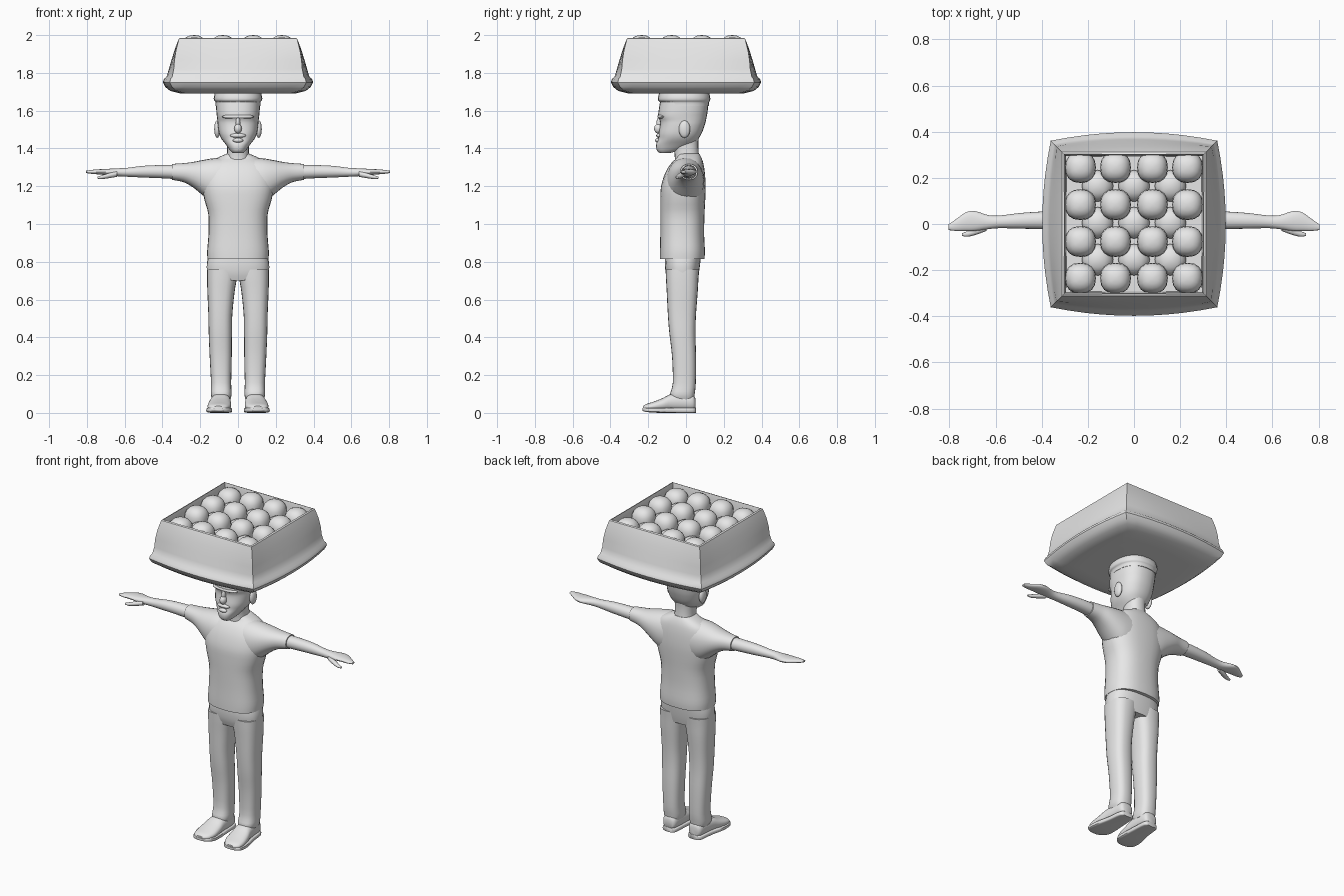
import bpy, bmesh, math

grey = bpy.data.materials.new("plain grey")
grey.diffuse_color = (0.8, 0.8, 0.8, 1)


def finish(name, bm, angle=40):
    bmesh.ops.recalc_face_normals(bm, faces=bm.faces[:])
    me = bpy.data.meshes.new(name)
    bm.to_mesh(me)
    bm.free()
    me.materials.append(grey)
    ob = bpy.data.objects.new(name, me)
    bpy.context.collection.objects.link(ob)
    bpy.ops.object.select_all(action='DESELECT')
    ob.select_set(True)
    bpy.context.view_layer.objects.active = ob
    bpy.ops.object.shade_smooth_by_angle(angle=math.radians(angle))
    return ob


def skin(name, rings, angle=40):
    """Bridge equal-length point rings and cap both ends."""
    bm = bmesh.new()
    vs = [[bm.verts.new(p) for p in r] for r in rings]
    n = len(vs[0])
    for a, b in zip(vs, vs[1:]):
        for i in range(n):
            j = (i + 1) % n
            bm.faces.new((a[i], a[j], b[j], b[i]))
    bm.faces.new(vs[0])
    bm.faces.new(vs[-1])
    return finish(name, bm, angle)


def smooth(st, sub=3):
    """Catmull-Rom interpolation of section stations."""
    out = []
    for i in range(len(st) - 1):
        p = [st[max(i - 1, 0)], st[i], st[i + 1], st[min(i + 2, len(st) - 1)]]
        for k in range(sub):
            t = k / sub
            out.append([0.5 * (2 * b + (c - a) * t + (2 * a - 5 * b + 4 * c - d) * t * t
                               + (3 * b - a - 3 * c + d) * t ** 3) for a, b, c, d in zip(*p)])
    return out + [list(st[-1])]


def loft(name, axis, stations, power=2.3, segs=24, side=1):
    """Stations: position on axis, then low/high limits in the other two axes."""
    rings = []
    for a, u0, u1, v0, v1 in smooth(stations):
        ring = []
        for i in range(segs):
            t = 2 * math.pi * i / segs
            c, s = math.cos(t), math.sin(t)
            u = (u0 + u1) / 2 + (u1 - u0) / 2 * math.copysign(abs(c) ** (2 / power), c)
            v = (v0 + v1) / 2 + (v1 - v0) / 2 * math.copysign(abs(s) ** (2 / power), s)
            x, y, z = {'x': (a, u, v), 'y': (u, a, v), 'z': (u, v, a)}[axis]
            ring.append((x * side, y, z))
        rings.append(ring)
    return skin(name, rings)


def ball(name, centre, radii, square=1.0, segs=16):
    bm = bmesh.new()
    bmesh.ops.create_uvsphere(bm, u_segments=segs, v_segments=segs * 5 // 8, radius=1)
    for v in bm.verts:
        v.co = [c + r * math.copysign(abs(k) ** square, k) for c, r, k in zip(centre, radii, v.co)]
    return finish(name, bm, 60)


# Shirt body
loft("shirt_body", 'z', [
    (0.815, -.162, .162, -.138, .098), (0.86, -.163, .163, -.138, .1), (0.95, -.156, .156, -.136, .096),
    (1.05, -.157, .157, -.136, .098), (1.13, -.178, .178, -.136, .102), (1.20, -.19, .19, -.132, .104),
    (1.27, -.185, .185, -.11, .1), (1.32, -.16, .16, -.08, .092), (1.35, -.11, .11, -.05, .082),
    (1.372, -.06, .06, -.045, .07)], 2.5, 32)

# Neck and head
loft("neck", 'z', [(1.30, -.07, .07, -.06, .08), (1.37, -.058, .058, -.06, .068),
                   (1.43, -.058, .058, -.07, .065), (1.48, -.06, .06, -.07, .07)])
loft("head", 'z', [
    (1.375, -.025, .025, -.138, -.09), (1.39, -.042, .042, -.154, -.03), (1.42, -.064, .064, -.158, .04),
    (1.45, -.087, .087, -.147, .065), (1.48, -.1, .1, -.145, .083), (1.52, -.107, .107, -.138, .098),
    (1.545, -.109, .109, -.138, .105), (1.57, -.112, .112, -.147, .11), (1.60, -.115, .115, -.145, .115),
    (1.66, -.117, .117, -.135, .12)], 2.4, 28)
ball("nose", (0, -.145, 1.505), (.02, .024, .026))
ball("nose_bridge", (0, -.138, 1.535), (.012, .018, .035))
ball("moustache", (0, -.142, 1.468), (.042, .016, .012))
ball("lips", (0, -.15, 1.443), (.028, .014, .012))
ball("brow", (0, -.125, 1.568), (.085, .027, .014))

# Flat cap under the tray
loft("cap", 'z', [(1.625, -.118, .118, -.136, .121), (1.645, -.119, .119, -.138, .123),
                  (1.655, -.127, .127, -.148, .128), (1.672, -.128, .128, -.148, .128),
                  (1.70, -.12, .12, -.14, .122)])

# Trouser hips
loft("trouser_hips", 'z', [(0.70, -.158, .158, -.095, .06), (0.74, -.164, .164, -.107, .068),
                           (0.79, -.165, .165, -.112, .075), (0.84, -.155, .155, -.11, .08)], 2.6, 28)

for side, word in ((1, "left"), (-1, "right")):
    ball(word + "_ear", (side * .11, -.008, 1.502), (.016, .03, .046))
    # Sleeve, forearm and hand
    loft(word + "_sleeve", 'x', [
        (.06, -.10, .095, 1.10, 1.352), (.13, -.10, .095, 1.11, 1.348), (.19, -.085, .09, 1.155, 1.338),
        (.24, -.065, .082, 1.195, 1.328), (.29, -.045, .07, 1.222, 1.322), (.35, -.03, .062, 1.234, 1.318)],
        2.2, 24, side)
    loft(word + "_arm", 'x', [
        (.30, -.025, .056, 1.236, 1.312), (.40, -.022, .054, 1.242, 1.312), (.50, -.02, .047, 1.246, 1.308),
        (.58, -.018, .037, 1.25, 1.298), (.63, -.022, .038, 1.252, 1.295), (.69, -.03, .056, 1.258, 1.292),
        (.73, -.03, .05, 1.262, 1.29), (.77, -.03, .022, 1.265, 1.287), (.805, -.026, -.002, 1.27, 1.282)],
        2.1, 20, side)
    loft(word + "_thumb", 'x', [
        (.64, -.03, .0, 1.25, 1.28), (.68, -.045, -.012, 1.243, 1.27),
        (.72, -.055, -.03, 1.238, 1.258), (.745, -.052, -.04, 1.24, 1.25)], 2, 12, side)
    # Trouser leg
    loft(word + "_trouser_leg", 'z', [
        (.07, .04, .135, -.078, .042), (.10, .034, .144, -.084, .046), (.16, .036, .143, -.07, .052),
        (.30, .033, .15, -.074, .053), (.42, .032, .155, -.088, .05), (.52, .03, .157, -.096, .053),
        (.64, .018, .162, -.102, .062), (.71, .006, .164, -.106, .066), (.76, .0, .164, -.108, .07)],
        2.6, 24, side)
    # Shoe upper and sole
    loft(word + "_shoe", 'y', [
        (.05, .06, .115, .02, .075), (.035, .045, .132, .012, .1), (-.02, .04, .138, .01, .105),
        (-.08, .038, .146, .01, .1), (-.12, .036, .156, .01, .08), (-.17, .038, .162, .01, .06),
        (-.21, .055, .155, .01, .047), (-.228, .08, .13, .015, .036)], 2.4, 20, side)
    loft(word + "_shoe_sole", 'y', [
        (.052, .06, .115, 0, .028), (.035, .042, .135, 0, .028), (-.05, .036, .146, 0, .028),
        (-.13, .031, .164, 0, .028), (-.18, .034, .168, .002, .028), (-.215, .055, .158, .006, .028),
        (-.23, .08, .13, .01, .026)], 5, 24, side)


# Tray with bulging sides, flared base and open top
def tray_ring(z, mid, corner, n=10):
    ring = []
    for q in range(4):
        for k in range(n):
            t = -1 + 2 * k / n
            x, y = corner * t, -(mid - (mid - corner) * t * t)
            for _ in range(q):
                x, y = -y, x
            ring.append((x, y, z))
    return ring


tray = [(1.69, .24, .21), (1.692, .31, .28), (1.705, .36, .325), (1.725, .385, .35), (1.75, .398, .361),
        (1.768, .392, .357), (1.78, .378, .348), (1.82, .366, .34), (1.87, .352, .336), (1.92, .336, .328),
        (1.96, .322, .318), (1.982, .312, .312), (1.986, .302, .304), (1.96, .296, .298), (1.88, .292, .294)]
skin("tray", [tray_ring(*r) for r in tray], 35)

# Round goods: lower layer in the gaps, then the four by four top layer
for i in range(3):
    for j in range(3):
        ball("lower_ball", ((i - 1) * .158, (j - 1) * .16 + .005, 1.885), (.07, .07, .06), 0.9, 12)
for i, x in enumerate((-.232, -.08, .08, .232)):
    for j, y in enumerate((-.235, -.076, .084, .245)):
        edge = i in (0, 3) and j in (0, 3)
        ball("top_ball", (x, y, 1.918 if edge else 1.93), (.067, .067, .07), 0.85)
